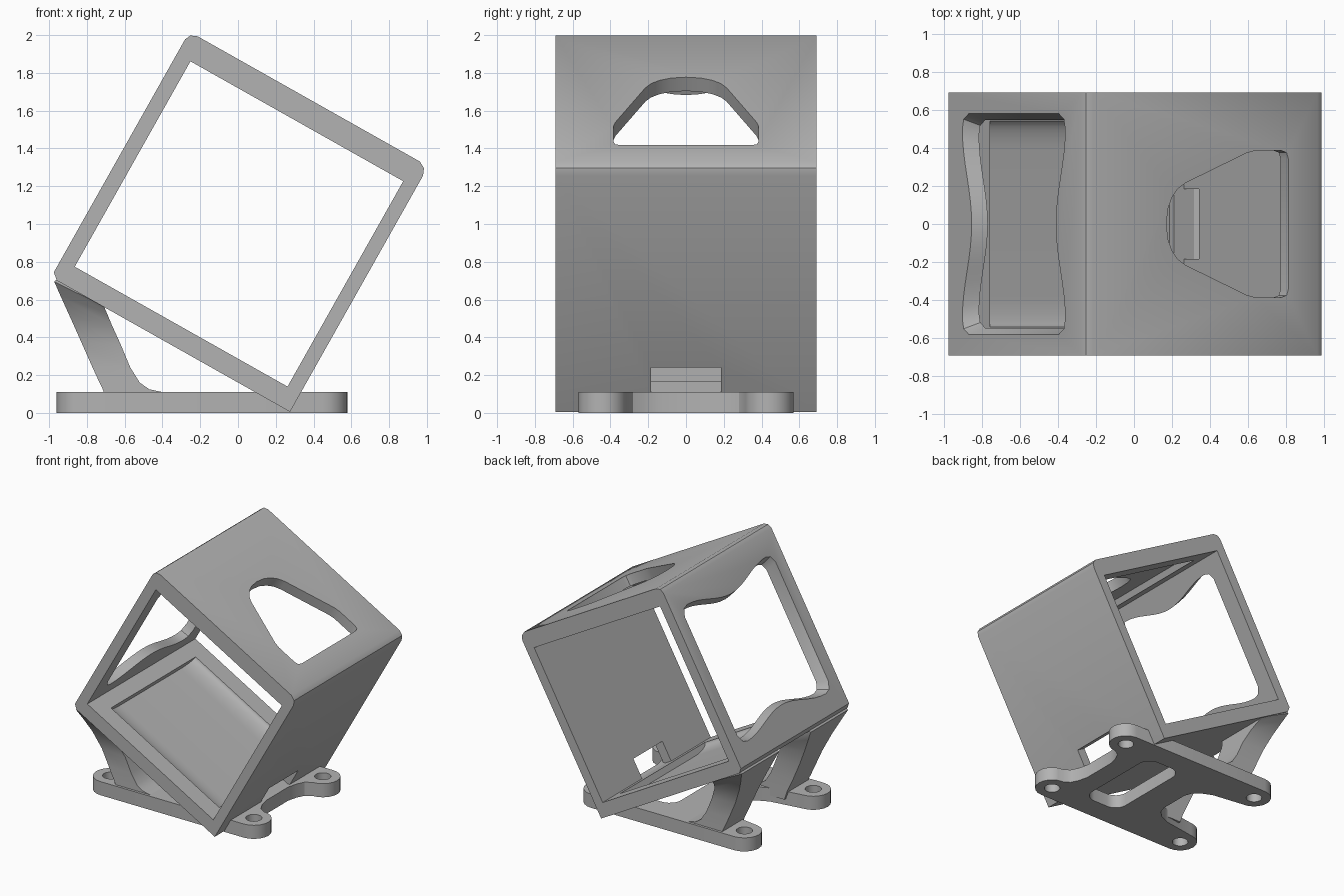
import bpy, bmesh, math

cube = bpy.data.objects.get("Cube")
if cube:
    bpy.data.objects.remove(cube, do_unlink=True)

TILT = math.radians(29.4)
grey = bpy.data.materials.new("plain grey")
grey.use_nodes = True
grey.diffuse_color = (0.45, 0.45, 0.45, 1)
grey.node_tree.nodes["Principled BSDF"].inputs["Base Color"].default_value = (0.45, 0.45, 0.45, 1)


def rings_object(name, rings, tilt=0):
    """Closed solid lofted through rings of equal point count."""
    bm = bmesh.new()
    loops = [[bm.verts.new(p) for p in ring] for ring in rings]
    n = len(loops[0])
    for a, b in zip(loops, loops[1:]):
        for i in range(n):
            j = (i + 1) % n
            bm.faces.new((a[i], a[j], b[j], b[i]))
    bm.faces.new(loops[0])
    bm.faces.new(loops[-1])
    bmesh.ops.recalc_face_normals(bm, faces=bm.faces)
    mesh = bpy.data.meshes.new(name)
    bm.to_mesh(mesh)
    bm.free()
    mesh.materials.append(grey)
    obj = bpy.data.objects.new(name, mesh)
    bpy.context.collection.objects.link(obj)
    obj.rotation_euler.y = tilt
    return obj


def prism(name, pts, axis, start, end, tilt=0):
    place = {"x": lambda p, q, t: (t, p, q),
             "y": lambda p, q, t: (p, t, q),
             "z": lambda p, q, t: (p, q, t)}[axis]
    return rings_object(name, [[place(p, q, t) for p, q in pts] for t in (start, end)], tilt)


def cut(obj, cutter):
    bpy.context.view_layer.update()
    mod = obj.modifiers.new("cut", "BOOLEAN")
    mod.operation = "DIFFERENCE"
    mod.solver = "EXACT"
    mod.object = cutter
    bpy.ops.object.select_all(action="DESELECT")
    bpy.context.view_layer.objects.active = obj
    obj.select_set(True)
    bpy.ops.object.modifier_apply(modifier=mod.name)
    bpy.data.objects.remove(cutter, do_unlink=True)


def arc(cx, cy, r, a0, a1, steps=10):
    angles = [math.radians(a0 + (a1 - a0) * i / steps) for i in range(steps + 1)]
    return [(cx + r * math.cos(a), cy + r * math.sin(a)) for a in angles]


def rect(x0, x1, y0, y1):
    return [(x0, y0), (x1, y0), (x1, y1), (x0, y1)]


def mirrored(half):
    """Close a profile across its second coordinate."""
    return half + [(x, -y) for x, y in reversed(half) if y > 0]


def finish(obj):
    bpy.ops.object.select_all(action="DESELECT")
    bpy.context.view_layer.objects.active = obj
    obj.select_set(True)
    bpy.ops.object.shade_smooth_by_angle(angle=math.radians(32))


# Tilted box sleeve, open at front and back
outer = [(-1.18, .14), (.237, .14), (.237, 1.575), (.222, 1.612), (.185, 1.632),
         (-1.165, 1.632), (-1.2, 1.617), (-1.215, 1.585), (-1.215, .17)]
box = prism("box_sleeve", outer, "y", -.69, .69, TILT)
cut(box, prism("bore", rect(-1.133, .16, .25, 1.498), "y", -1, 1, TILT))

# Shallow pockets in floor and ceiling with rounded ends
for face, sign in ((.25, -1), (1.498, 1)):
    ease = [(.38 + .16 * math.sin(k * math.pi / 16),
             face + sign * .05 * math.cos(k * math.pi / 16)) for k in range(9)]
    inside = face - sign * .02
    pocket = ease + [(.54, inside), (-.54, inside)] + [(-y, v) for y, v in reversed(ease)]
    cut(box, prism("pocket", pocket, "x", -1.01, .1, TILT))

# Trapezoid window in the top wall
trapezoid = mirrored([(-.724, 0), (-.715, .08), (-.69, .14), (-.655, .185), (-.61, .215),
                      (-.24, .373), (-.19, .385), (-.03, .385), (0, .375), (.01, .345)])
cut(box, prism("top_window", trapezoid, "z", 1.4, 1.8, TILT))

# Large waisted window in the upper side wall, narrowing inwards
ys = [-.5 + i / 16 for i in range(17)]
wave = [.05 * (1 + math.cos(2 * math.pi * y)) for y in ys]
lower = [(y, .32 + w) for y, w in zip(ys, wave)]
upper = [(y, 1.42 - w) for y, w in zip(ys, wave)]
waisted = (lower + [(.55, .335), (.58, .39), (.58, 1.35), (.55, 1.405)] + upper[::-1]
           + [(-.55, 1.405), (-.58, 1.35), (-.58, .39), (-.55, .335)])


def window_ring(u, scale):
    return [(u, y * scale, .87 + (v - .87) * scale) for y, v in waisted]


cut(box, rings_object("side_window", [window_ring(-1.255, 1.03), window_ring(-1.215, 1),
                                      window_ring(-1.133, .94), window_ring(-1.1, .92)], TILT))

# Small slot low in the opposite wall
cut(box, prism("slot", rect(-.185, .185, .25, .41), "x", .12, .4, TILT))
finish(box)

# Base plate with four rounded lugs, end notches and a central opening
half = ([(-.40, 0), (-.40, .12), (-.42, .18), (-.47, .23), (-.56, .27)]
        + arc(-.83, .44, .13, 270, 90) + arc(.45, .44, .13, 90, -90)
        + [(.40, .28), (.37, .22), (.35, .14), (.35, 0)])
plate = prism("base_plate", mirrored(half), "z", 0, .11)
opening = (arc(.08, .28, .1, 0, 90, 6) + arc(-.05, .28, .1, 90, 180, 6)
           + arc(-.05, -.28, .1, 180, 270, 6) + arc(.08, -.28, .1, 270, 360, 6))
cut(plate, prism("plate_opening", opening, "z", -.1, .2))
for x in (-.83, .45):
    for y in (-.44, .44):
        cut(plate, prism("bolt_hole", arc(x, y, .06, 0, 345, 23), "z", -.1, .2))
finish(plate)

# Two leaning struts, filleted at the foot and flared at the top
sections = [(-.69, .05, -.36, .05, .27, .55), (-.71, .11, -.40, .11, .27, .55),
            (-.718, .13, -.47, .125, .27, .55), (-.733, .16, -.52, .16, .27, .55),
            (-.77, .24, -.57, .24, .27, .55), (-.83, .375, -.62, .36, .265, .555),
            (-.89, .51, -.67, .47, .245, .59), (-.94, .62, -.695, .53, .22, .64),
            (-.973, .695, -.71, .565, .2, .68), (-.95, .715, -.69, .59, .2, .68)]
for name, side in (("front_strut", -1), ("back_strut", 1)):
    rings = [[(xa, side * yi, za), (xb, side * yi, zb), (xb, side * yo, zb), (xa, side * yo, za)]
             for xa, za, xb, zb, yi, yo in sections]
    finish(rings_object(name, rings))
